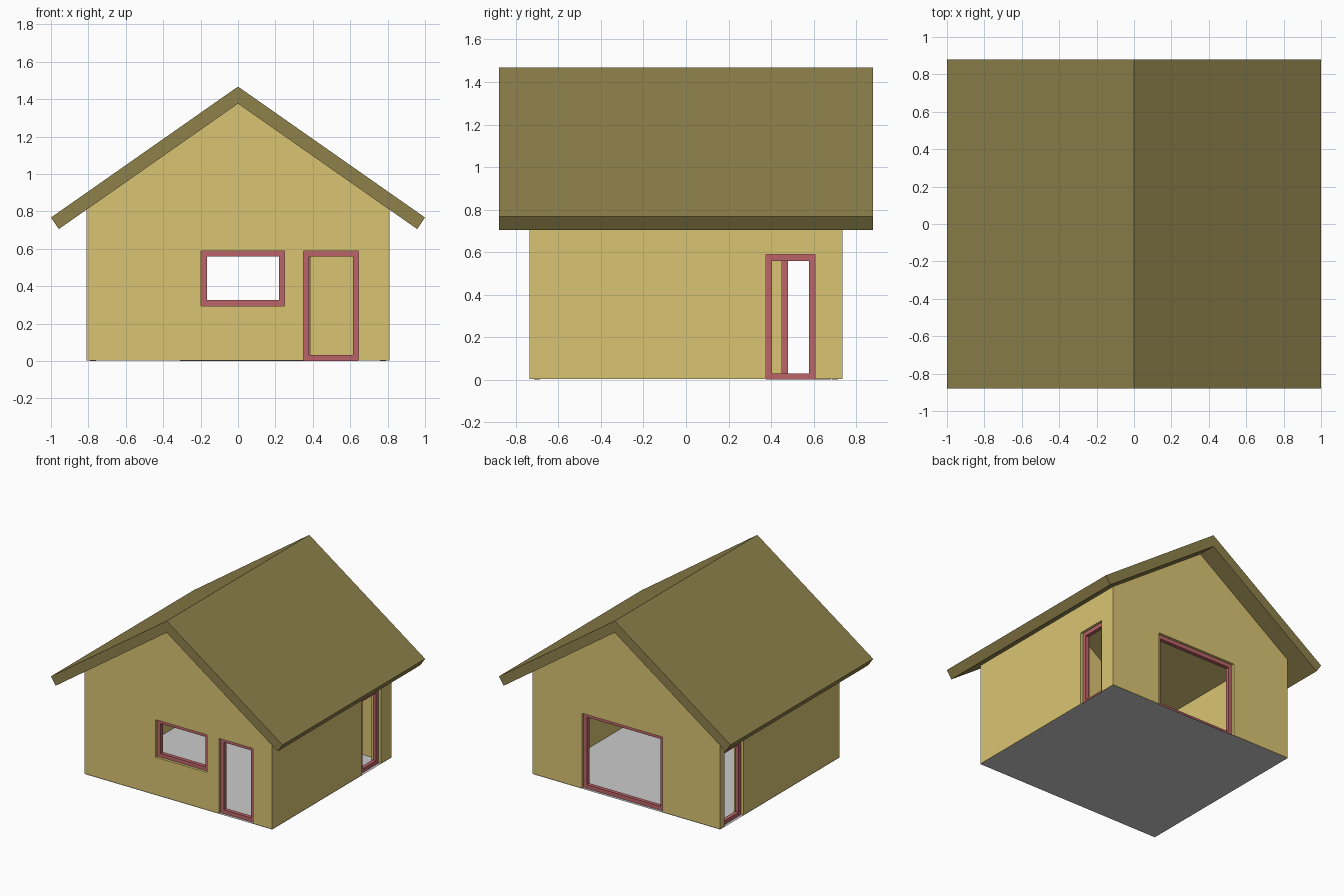
import bpy, bmesh

if "Cube" in bpy.data.objects:
    bpy.data.objects.remove(bpy.data.objects["Cube"])

WX, WY = 0.81, 0.735        # wall half sizes
WALL = 0.08                 # wall thickness
RIDGE_IN, RIDGE_OUT, SLOPE = 1.376, 1.467, 0.70
RECESS, DEPTH, BAR = 0.02, 0.03, 0.03   # frame setback, depth and bar width


def material(name, rgb):
    m = bpy.data.materials.new(name)
    m.diffuse_color = (*rgb, 1)
    m.use_nodes = True
    m.node_tree.nodes["Principled BSDF"].inputs["Base Color"].default_value = m.diffuse_color
    return m


yellow = material("wall_yellow", (0.70, 0.56, 0.17))
olive = material("roof_olive", (0.27, 0.22, 0.07))
red = material("frame_red", (0.50, 0.13, 0.14))


def make_object(name, bm, mat=None):
    bmesh.ops.recalc_face_normals(bm, faces=bm.faces)
    me = bpy.data.meshes.new(name)
    bm.to_mesh(me)
    bm.free()
    ob = bpy.data.objects.new(name, me)
    bpy.context.collection.objects.link(ob)
    if mat:
        me.materials.append(mat)
    return ob


def prism(name, profile, half_depth, mat):
    """Extrude an x-z profile along y."""
    bm = bmesh.new()
    face = bm.faces.new([bm.verts.new((x, -half_depth, z)) for x, z in profile])
    ext = bmesh.ops.extrude_face_region(bm, geom=[face])
    verts = [g for g in ext["geom"] if isinstance(g, bmesh.types.BMVert)]
    bmesh.ops.translate(bm, verts=verts, vec=(0, 2 * half_depth, 0))
    return make_object(name, bm, mat)


def box(name, lo, hi):
    bm = bmesh.new()
    bmesh.ops.create_cube(bm, size=1)
    for v in bm.verts:
        v.co = [lo[i] if v.co[i] < 0 else hi[i] for i in range(3)]
    return make_object(name, bm)


def cut(target, cutter):
    mod = target.modifiers.new("cut", "BOOLEAN")
    mod.operation, mod.solver, mod.object = "DIFFERENCE", "EXACT", cutter
    bpy.context.view_layer.objects.active = target
    bpy.ops.object.modifier_apply(modifier=mod.name)
    bpy.data.objects.remove(cutter)


def place(side, u, d, z):
    """Point on a wall: u along it, d inward from its outer face."""
    return {"front": (u, -WY + d, z), "back": (u, WY - d, z),
            "left": (-WX + d, u, z), "right": (WX - d, u, z)}[side]


def opening(name, side, u0, u1, z0, z1):
    # hole through the wall
    a = place(side, u0, -0.1, z0 if z0 > 0 else -0.1)
    b = place(side, u1, WALL + 0.1, z1)
    cut(walls, box("cutter", [min(p) for p in zip(a, b)], [max(p) for p in zip(a, b)]))
    # rectangular frame ring set into the hole
    bm = bmesh.new()
    rings = []
    for inset, d in ((0, RECESS), (BAR, RECESS), (BAR, RECESS + DEPTH), (0, RECESS + DEPTH)):
        l, r, lo, hi = u0 + inset, u1 - inset, z0 + inset, z1 - inset
        rings.append([bm.verts.new(place(side, u, d, z))
                      for u, z in ((l, lo), (r, lo), (r, hi), (l, hi))])
    for i in range(4):
        p, q = rings[i], rings[(i + 1) % 4]
        for k in range(4):
            n = (k + 1) % 4
            bm.faces.new((p[k], p[n], q[n], q[k]))
    make_object(name, bm, red)


# Gabled walls, hollow and open to the roof
eave = RIDGE_IN - SLOPE * WX
base = 0.003
walls = prism("walls", [(-WX, base), (WX, base), (WX, eave), (0, RIDGE_IN), (-WX, eave)], WY, yellow)
ix, iy = WX - WALL, WY - WALL
cut(walls, box("cutter", (-ix, -iy, -1), (ix, iy, 3)))

# Doors and windows
opening("front_window_frame", "front", -0.197, 0.249, 0.295, 0.588)
opening("front_door_frame", "front", 0.35, 0.645, 0.001, 0.588)
opening("back_door_frame", "back", -0.31, 0.385, 0.001, 0.588)
opening("right_door_frame", "right", 0.375, 0.607, 0.001, 0.588)
opening("left_door_frame", "left", 0.45, 0.682, 0.001, 0.588)

# Roof with square-cut eaves
tip = RIDGE_OUT - SLOPE
low_x = 0.958
low = RIDGE_IN - SLOPE * low_x
prism("roof", [(0, RIDGE_OUT), (1, tip), (low_x, low), (0, RIDGE_IN),
               (-low_x, low), (-1, tip)], 0.88, olive)

# Floor sheet
bm = bmesh.new()
bm.faces.new([bm.verts.new((x, y, 0)) for x, y in ((-WX, -WY), (WX, -WY), (WX, WY), (-WX, WY))])
make_object("floor", bm)
